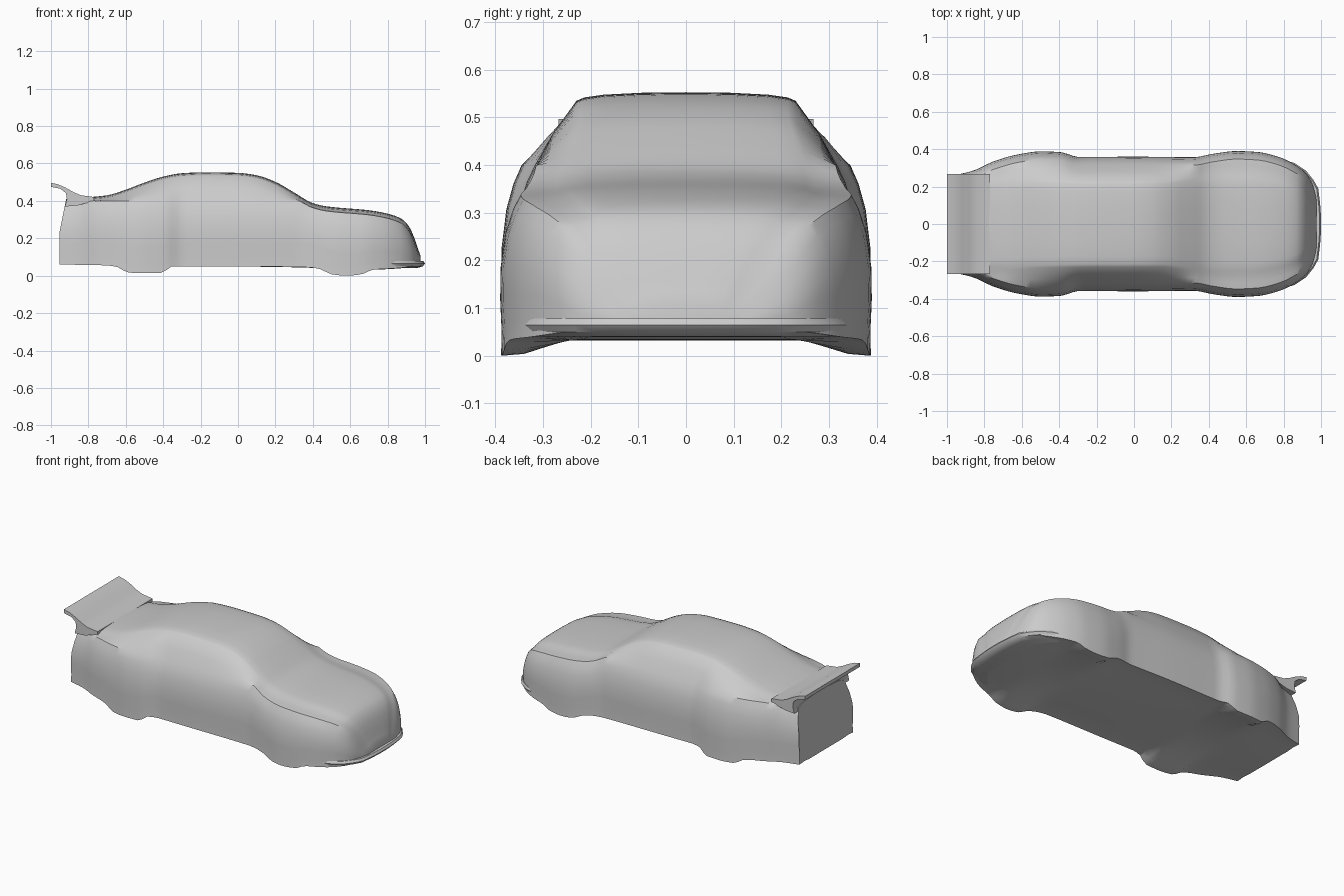
import bpy, bmesh, math

if "Cube" in bpy.data.objects:
    bpy.data.objects.remove(bpy.data.objects["Cube"])


def curve(pts, x):
    """Smooth (monotone Hermite) interpolation through a few key points."""
    if x <= pts[0][0]:
        return pts[0][1]
    if x >= pts[-1][0]:
        return pts[-1][1]
    d = [(b[1] - a[1]) / (b[0] - a[0]) for a, b in zip(pts, pts[1:])]
    m = [d[0]] + [0 if a * b <= 0 else 2 * a * b / (a + b) for a, b in zip(d, d[1:])] + [d[-1]]
    for i, (a, b) in enumerate(zip(pts, pts[1:])):
        if x <= b[0]:
            h = b[0] - a[0]
            t = (x - a[0]) / h
            return (a[1] * (1 + 2 * t) * (1 - t) ** 2 + m[i] * h * t * (1 - t) ** 2
                    + b[1] * t * t * (3 - 2 * t) + m[i + 1] * h * t * t * (t - 1))


def loft(name, rings, angle):
    """Skin closed rings of equal length and cap both ends."""
    bm = bmesh.new()
    vs = [[bm.verts.new(p) for p in r] for r in rings]
    n = len(vs[0])
    for a, b in zip(vs, vs[1:]):
        for i in range(n):
            bm.faces.new((a[i], a[(i + 1) % n], b[(i + 1) % n], b[i]))
    bm.faces.new(vs[0])
    bm.faces.new(vs[-1])
    bmesh.ops.recalc_face_normals(bm, faces=bm.faces[:])
    me = bpy.data.meshes.new(name)
    bm.to_mesh(me)
    bm.free()
    ob = bpy.data.objects.new(name, me)
    bpy.context.collection.objects.link(ob)
    bpy.ops.object.select_all(action='DESELECT')
    ob.select_set(True)
    bpy.context.view_layer.objects.active = ob
    bpy.ops.object.shade_smooth_by_angle(angle=math.radians(angle))
    return ob


# Side profile of bonnet, roof and tail
TOP = [(-0.95, .41), (-.8, .42), (-.7, .43), (-.6, .46), (-.5, .498), (-.4, .53), (-.3, .548),
       (-.18, .553), (0, .55), (.1, .537), (.2, .502), (.3, .445), (.4, .388), (.48, .37),
       (.7, .35), (.8, .332), (.87, .307), (.91, .27), (.94, .21), (.96, .15), (.975, .11)]
# Plan half-width, with bulging wheel arches
WIDE = [(-.955, .262), (-.86, .285), (-.75, .335), (-.62, .372), (-.5, .388), (-.4, .385),
        (-.29, .358), (0, .36), (.32, .357), (.42, .375), (.55, .39), (.66, .385), (.77, .36),
        (.86, .318), (.92, .27), (.95, .225), (.975, .14)]
# Half-width of the roof edge / bonnet crease
ROOF = [(-.95, .235), (-.75, .25), (-.5, .235), (-.2, .23), (.15, .23), (.3, .25), (.42, .27),
        (.6, .27), (.8, .24), (.9, .19), (.975, .09)]
# Lower edge of the sides, dropping at the wheels, and the floor
SILL = [(-.955, .06), (-.7, .055), (-.64, .045), (-.59, .017), (-.5, .014), (-.41, .015), (-.35, .05),
        (0, .05), (.38, .045), (.44, .035), (.5, .008), (.58, 0), (.66, .008), (.72, .032), (.85, .04), (.975, .055)]
FLOOR = [(-.955, .06), (-.3, .053), (.3, .045), (.7, .032), (.85, .038), (.975, .055)]


def section(x):
    zt, w, zs, zf = (curve(c, x) for c in (TOP, WIDE, SILL, FLOOR))
    r = min(curve(ROOF, x), .8 * w)
    zb = min(.40, zt - .025)
    b = max(w - .043, r + .015)
    h = zb - zs
    half = [(0, zt), (.4 * r, zt - .001), (.75 * r, zt - .005), (.93 * r, zt - .011), (r, zt - .018),
            ((r + b) / 2 + .006, (zt - .018 + zb) / 2), (b, zb), (w - .026, zs + .9 * h),
            (w - .011, zs + .76 * h), (w - .001, zs + .55 * h), (w, zs + .35 * h),
            (w - .003, zs + .15 * h), (w - .002, zs), (w - .05, zs + .004), (.63 * w, zf), (0, zf)]
    loop = half + [(-y, z) for y, z in half[-2:0:-1]]
    # Tail panel leans forward above the bumper
    tail = max(0, (-.8 - x) / .155)
    return [(x + tail * .2 * max(0, z - .23), y, z) for y, z in loop]


xs = [-.955 + 1.825 * i / 64 for i in range(65)] + [.885, .9, .915, .93, .945, .955, .965, .975]
loft("car_body", [section(x) for x in xs], 32)

# Rear wing swept up from the boot lid
wing = [(-1, .497), (-.96, .488), (-.92, .47), (-.88, .447), (-.84, .43), (-.77, .421), (-.77, .40),
        (-.86, .375), (-.925, .37), (-.915, .41), (-.92, .442), (-.95, .465), (-1, .475)]
loft("rear_wing", [[(x, y, z) for x, z in wing] for y in (-.268, .268)], 35)

# Chin lip around the nose
lip = [(.78, .35), (.86, .325), (.92, .285), (.96, .235), (.985, .19), (.995, .11), (1, .04)]
outline = lip + [(x, -y) for x, y in reversed(lip)]
loft("front_lip", [[(x - d, y * s, z) for x, y in outline]
                   for d, s, z in ((.045, .96, .04), (.012, .99, .05), (0, 1, .065), (.008, .99, .078))], 35)
